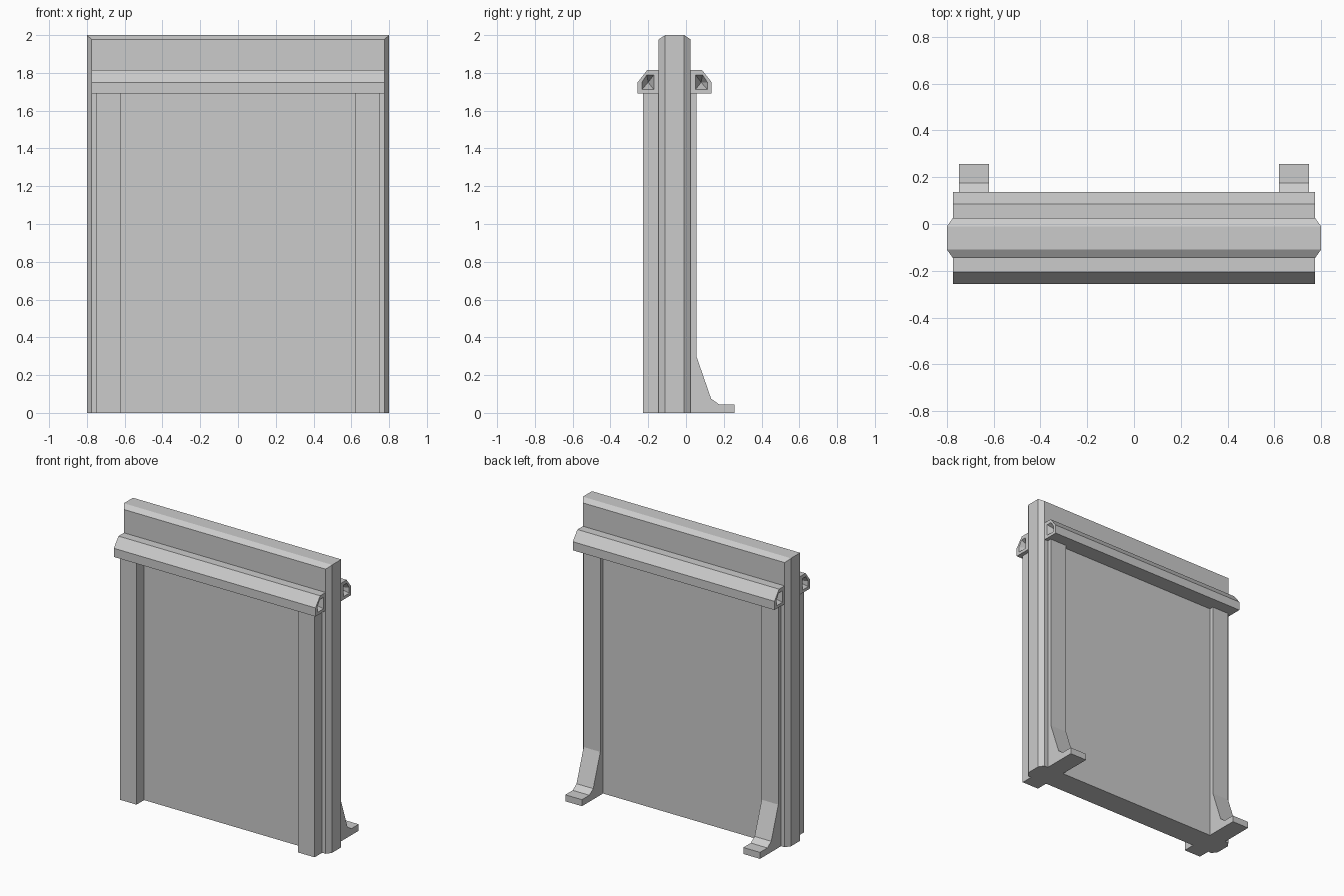
import bpy
import bmesh

default = bpy.data.objects.get("Cube")
if default:
    bpy.data.objects.remove(default, do_unlink=True)

grey = bpy.data.materials.new("plain grey")
grey.use_nodes = True
grey.diffuse_color = (0.6, 0.6, 0.6, 1)
grey.node_tree.nodes["Principled BSDF"].inputs["Base Color"].default_value = (0.6, 0.6, 0.6, 1)

MID = -0.06  # depth of the panel's centre plane


def loft(name, rings):
    """Join equal-length rings of points with quads and cap both ends."""
    bm = bmesh.new()
    loops = [[bm.verts.new(p) for p in ring] for ring in rings]
    n = len(loops[0])
    for a, b in zip(loops, loops[1:]):
        for i in range(n):
            j = (i + 1) % n
            bm.faces.new((a[i], a[j], b[j], b[i]))
    bm.faces.new(loops[0])
    bm.faces.new(loops[-1])
    bmesh.ops.remove_doubles(bm, verts=bm.verts, dist=1e-4)
    bmesh.ops.recalc_face_normals(bm, faces=bm.faces)
    mesh = bpy.data.meshes.new(name)
    bm.to_mesh(mesh)
    bm.free()
    mesh.materials.append(grey)
    obj = bpy.data.objects.new(name, mesh)
    bpy.context.collection.objects.link(obj)
    return obj


def section(x, profile):
    return [(x, y, z) for y, z in profile]


# Main panel: chamfered along its top and sides, flat underneath
def panel_ring(y, half, top):
    return [(-half, MID + y, 0), (half, MID + y, 0), (half, MID + y, top), (-half, MID + y, top)]


loft("panel", [panel_ring(-0.085, 0.775, 1.977), panel_ring(-0.05, 0.8, 2),
               panel_ring(0.05, 0.8, 2), panel_ring(0.085, 0.775, 1.977)])

# Rails on both faces, with a tapered socket in each end
rail = [(0.08, 1.69), (0.196, 1.69), (0.196, 1.75), (0.145, 1.815), (0.08, 1.815)]
socket = [(0.11, 1.711), (0.174, 1.711), (0.174, 1.749), (0.148, 1.79), (0.11, 1.79)]
tip = [(0.14 + (y - 0.14) * 0.05, 1.75 + (z - 1.75) * 0.05) for y, z in socket]
for name, side in (("front_rail", -1), ("back_rail", 1)):
    def place(x, pts):
        return section(x, [(MID + side * y, z) for y, z in pts])
    loft(name, [place(-0.7, tip), place(-0.775, socket), place(-0.775, rail),
                place(0.775, rail), place(0.775, socket), place(0.7, tip)])

# Front posts and back legs with flared feet
post = [(-0.228, 0), (-0.14, 0), (-0.14, 1.7), (-0.228, 1.7)]
leg = [(0.02, 0), (0.256, 0), (0.256, 0.045), (0.175, 0.045), (0.133, 0.075),
       (0.055, 0.3), (0.055, 1.7), (0.02, 1.7)]
for name, s in (("left", 1), ("right", -1)):
    for part, profile in (("front_post", post), ("back_leg", leg)):
        loft(f"{name}_{part}", [section(s * 0.62, profile), section(s * 0.748, profile)])
